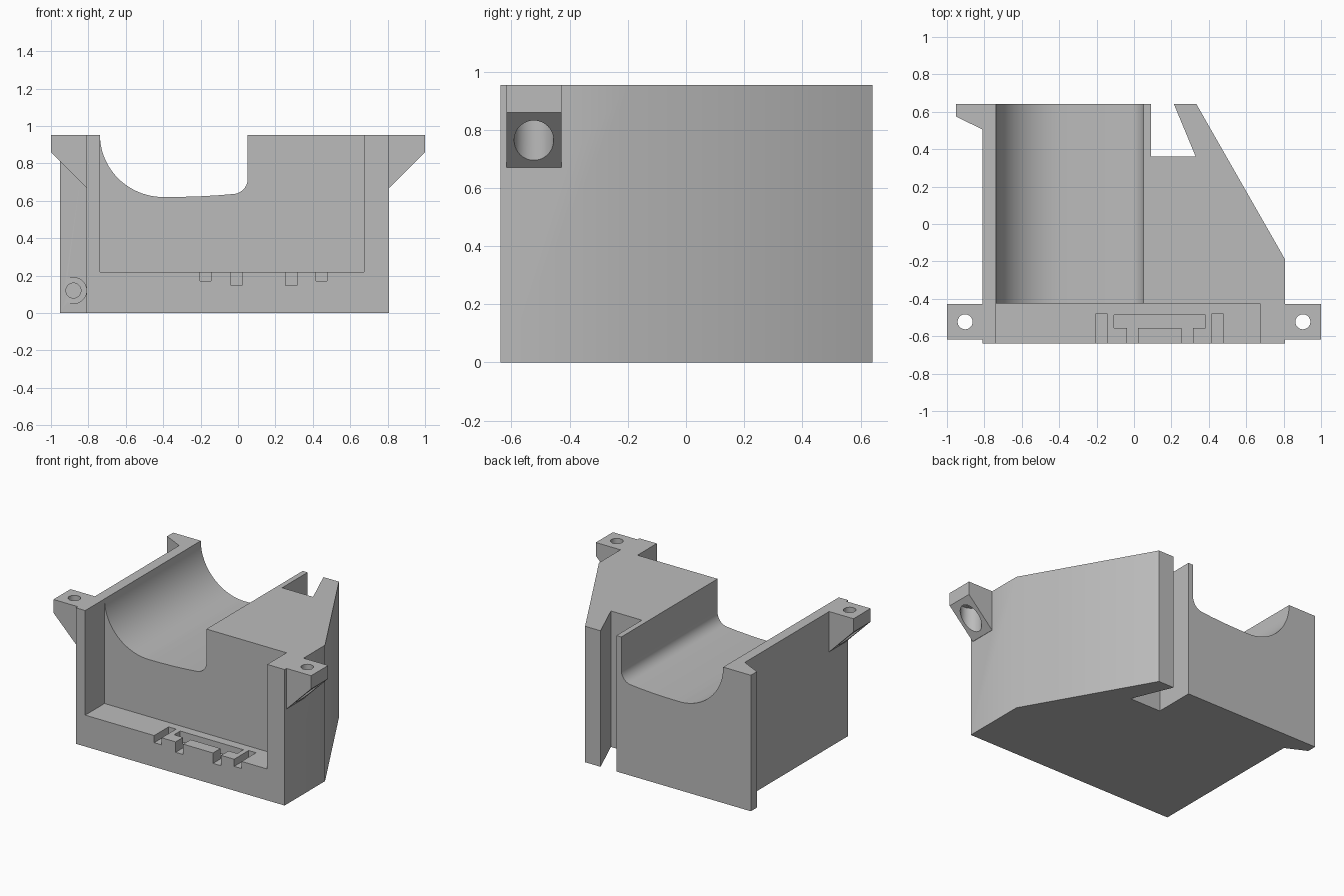
import bpy, bmesh, math
from mathutils import Vector

if "Cube" in bpy.data.objects:
    bpy.data.objects.remove(bpy.data.objects["Cube"])

grey = bpy.data.materials.new("plain grey")
grey.diffuse_color = (0.5, 0.5, 0.5, 1)
grey.use_nodes = True
grey.node_tree.nodes["Principled BSDF"].inputs["Base Color"].default_value = grey.diffuse_color
TOP, FRONT, BACK = 0.953, -0.638, 0.642


def prism(name, pts, lo, hi, axis="z"):
    """Extrude a closed profile along z (points are x, y) or along y (points are x, z)."""
    bm = bmesh.new()
    place = (lambda a, b, h: (a, b, h)) if axis == "z" else (lambda a, b, h: (a, h, b))
    face = bm.faces.new([bm.verts.new(place(a, b, lo)) for a, b in pts])
    out = bmesh.ops.extrude_face_region(bm, geom=[face])
    step = Vector(place(0, 0, hi - lo))
    bmesh.ops.translate(bm, vec=step, verts=[v for v in out["geom"] if isinstance(v, bmesh.types.BMVert)])
    bmesh.ops.recalc_face_normals(bm, faces=bm.faces)
    mesh = bpy.data.meshes.new(name)
    bm.to_mesh(mesh)
    bm.free()
    mesh.materials.append(grey)
    obj = bpy.data.objects.new(name, mesh)
    bpy.context.collection.objects.link(obj)
    return obj


def box(name, x0, x1, y0, y1, z0, z1):
    return prism(name, [(x0, y0), (x1, y0), (x1, y1), (x0, y1)], z0, z1)


def arc(cx, cz, rx, rz, a0, a1, n):
    steps = [math.radians(a0 + (a1 - a0) * i / n) for i in range(n + 1)]
    return [(cx + rx * math.cos(t), cz + rz * math.sin(t)) for t in steps]


def rod(name, a, b, r, lo, hi, axis="z"):
    return prism(name, arc(a, b, r, r, 0, 360, 40)[:-1], lo, hi, axis)


def combine(target, tool, operation="DIFFERENCE"):
    mod = target.modifiers.new("combine", "BOOLEAN")
    mod.operation, mod.solver, mod.object = operation, "EXACT", tool
    bpy.context.view_layer.objects.active = target
    bpy.ops.object.modifier_apply(modifier=mod.name)
    bpy.data.objects.remove(tool)


# Main block with the rear slot and the rear left fin
body = prism("cradle_body", [
    (-0.81, FRONT), (0.808, FRONT), (0.808, -0.19), (0.333, BACK), (0.213, BACK), (0.33, 0.36),
    (0.09, 0.36), (0.09, BACK), (-0.952, BACK), (-0.952, 0.575), (-0.81, 0.505)], 0, TOP)

# Front pocket
combine(body, box("pocket_cutter", -0.738, 0.673, -0.9, -0.424, 0.22, 1.3))

# Curved trough running to the back
trough = [(-0.738, 1.3)] + arc(-0.398, 0.953, 0.34, 0.333, 180, 270, 24)
trough += [(-0.3, 0.621), (-0.2, 0.624), (-0.1, 0.63)]
trough += arc(-0.03, 0.718, 0.082, 0.082, -80, 0, 10) + [(0.052, 1.3)]
combine(body, prism("trough_cutter", trough, -0.5, 0.9, "y"))

# Outer slots in the pocket floor
for x0, x1 in ((-0.203, -0.145), (0.417, 0.475)):
    combine(body, box("slot_cutter", x0, x1, -0.9, -0.478, 0.17, 0.3))

# Recess with two legs opening to the front
combine(body, prism("recess_cutter", [
    (-0.107, -0.487), (-0.107, -0.555), (-0.037, -0.555), (-0.037, -0.9), (0.022, -0.9),
    (0.022, -0.555), (0.253, -0.555), (0.253, -0.9), (0.315, -0.9), (0.315, -0.555),
    (0.383, -0.555), (0.383, -0.487)], 0.147, 0.3))

# Blind screw hole in the fin
combine(body, rod("fin_bore_cutter", -0.88, 0.12, 0.07, 0.40, 0.557, "y"))
combine(body, rod("fin_hole_cutter", -0.88, 0.12, 0.04, 0.45, 0.62, "y"))

# Mounting ears, each with a hole counterbored from below
for s in (-1, 1):
    ear = prism("ear", [(s * 0.78, 0.67), (s * 0.81, 0.67), (s * 0.999, 0.86),
                        (s * 0.999, TOP), (s * 0.78, TOP)], -0.617, -0.428, "y")
    combine(ear, rod("ear_bore_cutter", s * 0.903, -0.523, 0.068, 0.5, 0.875))
    combine(ear, rod("ear_hole_cutter", s * 0.903, -0.523, 0.04, 0.5, 1.2))
    combine(body, ear, "UNION")

# Smooth curves, sharp corners
bpy.ops.object.select_all(action="DESELECT")
body.select_set(True)
bpy.context.view_layer.objects.active = body
bpy.ops.object.shade_smooth_by_angle(angle=math.radians(31))
